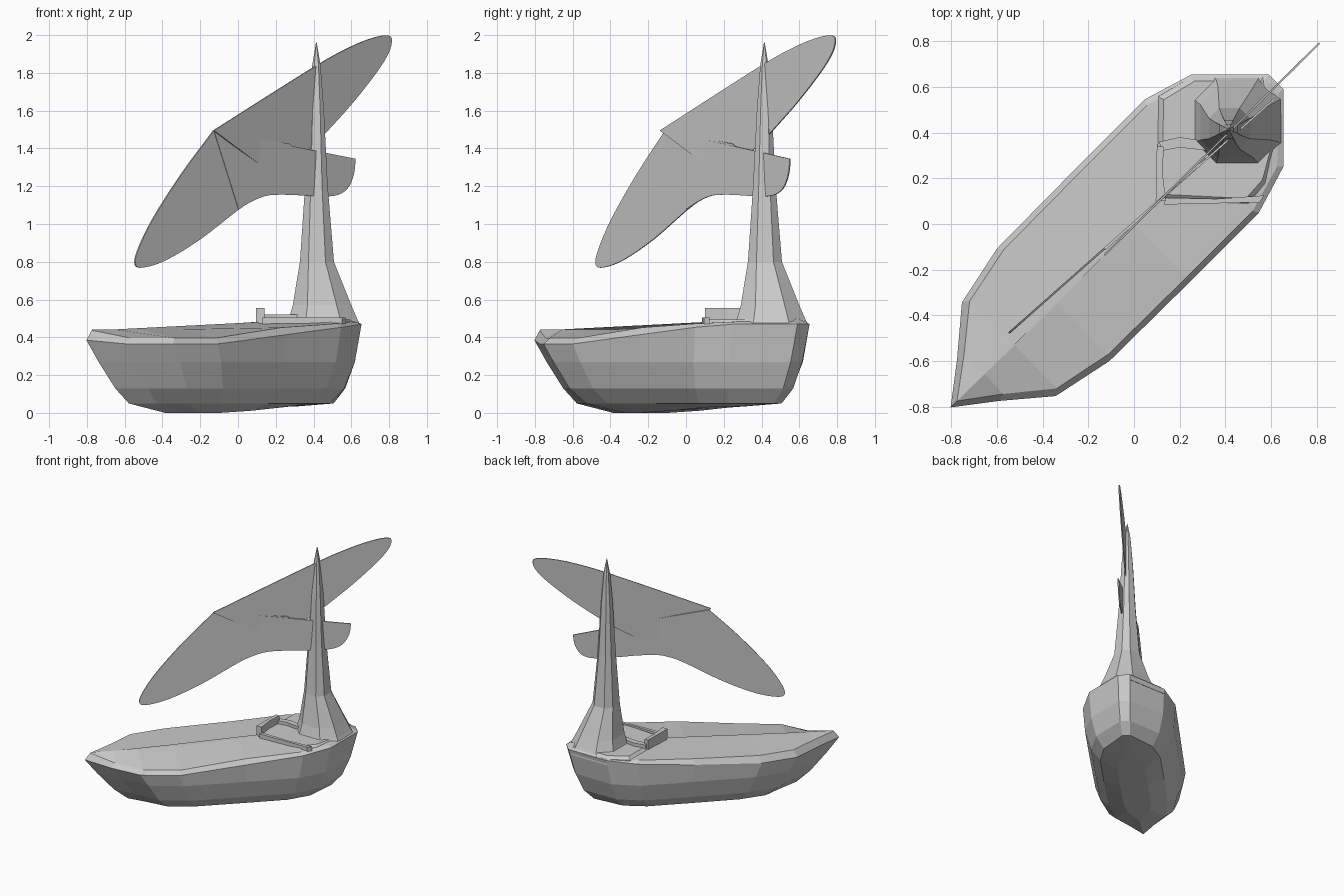
import bpy, bmesh
from math import sqrt

if "Cube" in bpy.data.objects:
    bpy.data.objects.remove(bpy.data.objects["Cube"])

R2 = sqrt(2)


def make_object(name, bm):
    bmesh.ops.remove_doubles(bm, verts=bm.verts, dist=0.0005)
    bmesh.ops.recalc_face_normals(bm, faces=bm.faces)
    me = bpy.data.meshes.new(name)
    bm.to_mesh(me)
    bm.free()
    ob = bpy.data.objects.new(name, me)
    bpy.context.collection.objects.link(ob)
    return ob


def loft(name, rings):
    """Skin a stack of equal-length rings and cap both ends."""
    bm = bmesh.new()
    rows = [[bm.verts.new(p) for p in ring] for ring in rings]
    n = len(rows[0])
    for a, b in zip(rows, rows[1:]):
        for i in range(n):
            j = (i + 1) % n
            bm.faces.new((a[i], a[j], b[j], b[i]))
    bm.faces.new(rows[0][::-1])
    bm.faces.new(rows[-1])
    return make_object(name, bm)


def diagonal(u, v, z):
    """Boat axes (u to the stern, v to port) to the model's diagonal heading."""
    return ((u - v) / R2, (u + v) / R2, z)


# Hull: half outline from bow to stern, mirrored, scaled at each height
half = [(-1.135, 0), (-0.965, 0.13), (-0.775, 0.29), (-0.5, 0.348), (0, 0.352),
        (0.42, 0.352), (0.64, 0.285), (0.88, 0.045)]
outline = half + [(u, -v) for u, v in half[:0:-1]]
# z, width scale, bow scale, stern scale, extra height at the stern, starboard bow drop
levels = [(0.0, 0.3, 0.48, 0.5, 0.035, 0),
          (0.05, 0.65, 0.72, 0.78, 0.0, 0),
          (0.13, 0.84, 0.81, 0.87, 0.0, 0),
          (0.27, 0.96, 0.92, 0.94, 0.0, 0),
          (0.385, 1.0, 1.0, 1.0, 0.085, 0.02),
          (0.437, 0.93, 0.965, 0.97, 0.045, 0.04),
          (0.442, 0.02, 0.96, 0.94, 0.06, 0)]
hull_rings = []
for z, w, bow, stern, lift, drop in levels:
    ring = []
    for u, v in outline:
        h = z + lift * min(1, max(0, (u + 0.3) / 0.9))
        if v < 0 and u < -0.4:
            h -= drop
        ring.append(diagonal(u * (bow if u < 0 else stern), v * w, h))
    hull_rings.append(ring)
loft("hull", hull_rings)

# Raised aft deck that carries the mast and seat
deck = [(0.09, 0.1), (0.5, 0.08), (0.58, 0.17), (0.62, 0.32), (0.62, 0.58),
        (0.57, 0.65), (0.25, 0.65), (0.1, 0.56)]


def deck_ring(z, s):
    return [(0.4 + (x - 0.4) * s, 0.4 + (y - 0.4) * s, z) for x, y in deck]


loft("aft_deck", [deck_ring(0.43, 1.0), deck_ring(0.475, 0.98), deck_ring(0.495, 0.9)])


def prism(name, pts, z0, z1):
    return loft(name, [[(x, y, z) for x, y in pts] for z in (z0, z1)])


# Seat walls around the cockpit
prism("seat_back", [(0.095, 0.1), (0.14, 0.1), (0.125, 0.22), (0.13, 0.34), (0.1, 0.34)], 0.44, 0.555)
prism("seat_side", [(0.12, 0.32), (0.2, 0.335), (0.33, 0.32), (0.33, 0.36), (0.2, 0.38), (0.11, 0.36)], 0.46, 0.52)
prism("cockpit_ledge", [(0.13, 0.085), (0.55, 0.095), (0.57, 0.125), (0.36, 0.11), (0.14, 0.115)], 0.45, 0.505)

# Mast: octagonal taper with a flared foot
mast_rings = []
for z, r, c in [(0.46, 0.2, 0.45), (0.5, 0.18, 0.45), (0.57, 0.155, 0.445), (0.8, 0.09, 0.418),
                (1.2, 0.06, 0.415), (1.6, 0.04, 0.415), (1.84, 0.022, 0.415), (1.96, 0.002, 0.415)]:
    k = r * 0.5
    mast_rings.append([(c + a, c + b, z) for a, b in
                       [(r, -k), (r, k), (k, r), (-k, r), (-r, k), (-r, -k), (-k, -r), (k, -r)]])
loft("mast", mast_rings)


def smooth_outline(pts):
    """Round off a closed profile; points flagged with a third value stay sharp."""
    out = []
    n = len(pts)
    for i in range(n):
        p0, p1, p2, p3 = (pts[(i + k) % n] for k in (-1, 0, 1, 2))
        if len(p1) == 3:
            p0 = p1
        if len(p2) == 3:
            p3 = p2
        for t in (0, 0.25, 0.5, 0.75):
            out.append(tuple(0.5 * (2 * p1[k] + (p2[k] - p0[k]) * t
                       + (2 * p0[k] - 5 * p1[k] + 4 * p2[k] - p3[k]) * t ** 2
                       + (3 * p1[k] - p0[k] - 3 * p2[k] + p3[k]) * t ** 3) for k in (0, 1)))
    return out


def sail(name, pts, slope, offset):
    """Thin upright sheet following y = slope * x + offset."""
    t = 0.003
    prof = smooth_outline(pts)
    return loft(name, [[(x - d, slope * x + offset + d, z) for x, z in prof]
                       for d in (-t, t)])


# Sails: upper leaf, lower leaf and boom leaf meeting at one corner
sail("upper_sail", [(-0.13, 1.495, 1), (0.4, 1.83), (0.6, 1.94), (0.72, 1.987), (0.79, 1.998),
                    (0.812, 1.975), (0.795, 1.905), (0.73, 1.8), (0.6, 1.635), (0.46, 1.48),
                    (0.39, 1.41), (0.31, 1.34), (0.2, 1.25, 1)], 0.985, -0.008)
sail("lower_sail", [(-0.13, 1.495, 1), (0.27, 1.425, 1), (0.315, 1.37), (0.29, 1.29), (0.17, 1.19),
                    (0, 1.075), (-0.2, 0.92), (-0.38, 0.81), (-0.5, 0.77), (-0.545, 0.785),
                    (-0.53, 0.865), (-0.45, 1.03), (-0.3, 1.265)], 0.885, 0.007)
sail("boom_sail", [(-0.13, 1.495, 1), (0.62, 1.345, 1), (0.61, 1.26), (0.575, 1.185), (0.51, 1.15),
                   (0.4, 1.148), (0.25, 1.155), (0.13, 1.145), (0.0, 1.08, 1)], 0.885, 0.003)
